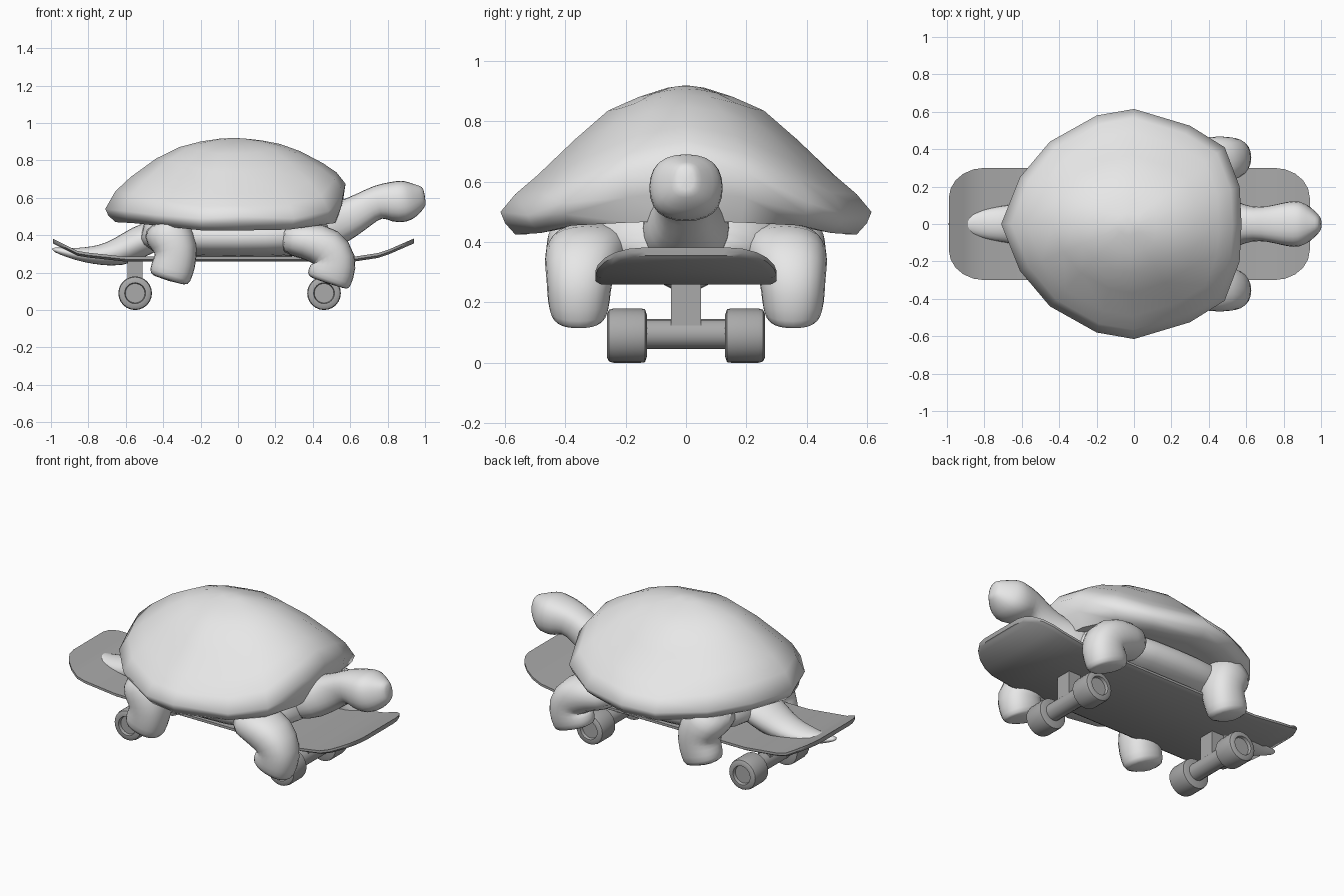
import bpy, bmesh, math
from mathutils import Vector

if "Cube" in bpy.data.objects:
    bpy.data.objects.remove(bpy.data.objects["Cube"])


def material(name, v):
    m = bpy.data.materials.new(name)
    m.diffuse_color = (v, v, v, 1)
    m.use_nodes = True
    m.node_tree.nodes["Principled BSDF"].inputs["Base Color"].default_value = m.diffuse_color
    return m


SKIN = material("pale grey", 0.8)
BOARD = material("mid grey", 0.4)


def finish(name, bm, mat, angle=40, subdiv=0):
    bmesh.ops.recalc_face_normals(bm, faces=bm.faces)
    me = bpy.data.meshes.new(name)
    bm.to_mesh(me)
    bm.free()
    me.materials.append(mat)
    ob = bpy.data.objects.new(name, me)
    bpy.context.collection.objects.link(ob)
    for p in me.polygons:
        p.use_smooth = True
    me.set_sharp_from_angle(angle=math.radians(angle))
    if subdiv:
        mod = ob.modifiers.new("soften", 'SUBSURF')
        mod.levels = mod.render_levels = subdiv
    return ob


def skin_rings(bm, rings, cap=True):
    """Join closed rings of points into a tube."""
    vs = [[bm.verts.new(p) for p in r] for r in rings]
    n = len(vs[0])
    for a, b in zip(vs, vs[1:]):
        for i in range(n):
            j = (i + 1) % n
            bm.faces.new((a[i], a[j], b[j], b[i]))
    if cap:
        bm.faces.new(vs[0])
        bm.faces.new(vs[-1])
    return vs


def loft(name, stations, n=12, power=1.0):
    """Tube through (x, y, z, half width, half thickness) stations."""
    c = [Vector(s[:3]) for s in stations]
    side = Vector((0, 1, 0))
    rings = []
    for k, s in enumerate(stations):
        t = c[min(k + 1, len(c) - 1)] - c[max(k - 1, 0)]
        t.y = 0
        up = t.normalized().cross(side)
        ring = []
        for i in range(n):
            a = 2 * math.pi * i / n
            u, v = math.cos(a), math.sin(a)
            u = math.copysign(abs(u) ** power, u)
            v = math.copysign(abs(v) ** power, v)
            ring.append(c[k] + side * u * s[3] + up * v * s[4])
        rings.append(ring)
    bm = bmesh.new()
    skin_rings(bm, rings)
    return finish(name, bm, SKIN, 80, 1)


def lathe_y(name, cx, cz, profile, n=24):
    """Turned part about an axis along y, from (radius, y) points."""
    bm = bmesh.new()
    skin_rings(bm, [[(cx + r * math.cos(2 * math.pi * i / n), y,
                      cz + r * math.sin(2 * math.pi * i / n)) for i in range(n)]
                    for r, y in profile])
    return finish(name, bm, BOARD, 35)


# Shell: (x, y, rim height, lip height) outline, dome profile blended side to end
half = [(.575, 0, .675, .47), (.565, .2, .63, .465), (.485, .41, .53, .455),
        (.30, .525, .49, .43), (0, .615, .50, .425), (-.2, .58, .49, .425),
        (-.45, .44, .51, .45), (-.61, .25, .53, .465), (-.71, 0, .54, .47)]
rim = half + [(x, -y, z, b) for x, y, z, b in half[-2:0:-1]]
apex = Vector((-.03, 0, .92))
T = [.1, .25, .42, .6, .8, .92, 1]
SIDE = [.98, .91, .80, .57, .29, .14, 0]
END = [.99, .95, .87, .71, .45, .25, 0]
rings = []
for t, hs, he in zip(T, SIDE, END):
    ring = []
    for i, (x, y, z, b) in enumerate(rim):
        dx = x - apex.x
        w = dx * dx / (dx * dx + y * y)
        h = hs * (1 - w) + he * w
        if i == 5 and t == .8:      # small dent on one flank
            h -= .08
        ring.append((apex.x + dx * t, y * t, z + (apex.z - z) * h))
    rings.append(ring)
for s, f, lift in ((.975, .5, 0), (.92, 1, 0), (.72, 1, .02)):   # skirt and underside
    rings.append([(apex.x + (x - apex.x) * s, y * s, z + (b - z) * f + lift)
                  for x, y, z, b in rim])
bm = bmesh.new()
vs = skin_rings(bm, rings, False)
top, low = bm.verts.new(apex), bm.verts.new((apex.x, 0, .48))
for i in range(len(rim)):
    j = (i + 1) % len(rim)
    bm.faces.new((top, vs[0][i], vs[0][j]))
    bm.faces.new((low, vs[-1][j], vs[-1][i]))
finish("shell", bm, SKIN, 60)

# Body resting on the deck
loft("body", [(-.52, 0, .43, .16, .06), (-.46, 0, .41, .30, .10), (-.3, 0, .39, .38, .11),
              (0, 0, .385, .40, .11), (.3, 0, .39, .38, .11), (.44, 0, .41, .28, .10),
              (.50, 0, .43, .15, .07)], 16, .7)

# Neck and head in one sweep, ending in a blunt snout
loft("neck_and_head", [(.36, 0, .43, .17, .12), (.50, 0, .445, .15, .125), (.58, 0, .485, .105, .11),
                       (.67, 0, .535, .09, .095), (.75, 0, .585, .105, .09),
                       (.82, 0, .578, .125, .112), (.89, 0, .58, .13, .12),
                       (.94, 0, .595, .095, .095), (.985, 0, .608, .05, .06),
                       (1.0, 0, .61, .03, .045)], 12, .8)

# Tail, drooping through the deck to a thin tip
loft("tail", [(-.40, 0, .42, .16, .09), (-.54, 0, .36, .14, .09), (-.64, 0, .305, .11, .08),
              (-.74, 0, .293, .095, .055), (-.82, 0, .295, .08, .042),
              (-.90, 0, .303, .045, .027), (-1.0, 0, .328, .02, .012)])

# Legs hanging over the deck edges
for s, tag in ((1, "left"), (-1, "right")):
    loft("front_leg_" + tag, [(.22, s * .29, .38, .14, .08), (.36, s * .32, .375, .15, .10),
                              (.48, s * .34, .34, .135, .125), (.525, s * .355, .27, .11, .125),
                              (.50, s * .355, .20, .108, .128), (.482, s * .355, .155, .095, .123),
                              (.478, s * .355, .142, .075, .105)], 12, .85)
    loft("back_leg_" + tag, [(-.42, s * .28, .49, .16, .11), (-.375, s * .32, .41, .15, .135),
                             (-.325, s * .345, .33, .125, .12), (-.34, s * .355, .25, .108, .12),
                             (-.365, s * .355, .18, .102, .118), (-.372, s * .355, .155, .08, .10)],
         12, .85)

# Deck with kicked-up ends and rounded corners
BEND = [(-.99, .382), (-.85, .312), (-.6, .285), (.62, .285), (.77, .308), (.94, .382)]
X0, X1, RX, RY = -.99, .94, .19, .16


def deck_z(x):
    for (a, za), (b, zb) in zip(BEND, BEND[1:]):
        if x <= b:
            return za + (zb - za) * (x - a) / (b - a)
    return BEND[-1][1]


ease = [RX * (1 - math.cos(math.radians(d))) for d in (0, 18, 36, 54, 72, 90)]
xs = sorted([X0 + e for e in ease] + [X1 - e for e in ease] + [-.6, .62, -.4, .4])
rings = []
for x in xs:
    d = min(x - X0, X1 - x, RX) / RX
    w = .3 - RY + RY * math.sqrt(max(1 - (1 - d) ** 2, 0))
    z = deck_z(x)
    rings.append([(x, -w, z), (x, w, z), (x, w, z - .014), (x, w - .02, z - .026),
                  (x, -w + .02, z - .026), (x, -w, z - .014)])
bm = bmesh.new()
skin_rings(bm, rings)
finish("deck", bm, BOARD, 40)

# Trucks and wheels
for cx, end in ((-.55, "rear"), (.46, "front")):
    bm = bmesh.new()
    bmesh.ops.create_cube(bm, size=1)
    for v in bm.verts:
        v.co = (cx + v.co.x * .08, v.co.y * .10, .18 + v.co.z * .18)
    finish(end + "_truck_block", bm, BOARD, 30)
    lathe_y(end + "_axle", cx, .095, [(.05, -.14), (.05, .14)], 16)
    for s, tag in ((1, "left"), (-1, "right")):
        lathe_y(end + "_wheel_" + tag, cx, .09,
                [(r, s * y) for r, y in ((.07, .13), (.088, .136), (.09, .15), (.09, .24),
                                         (.086, .255), (.072, .262), (.056, .262), (.052, .245))])
